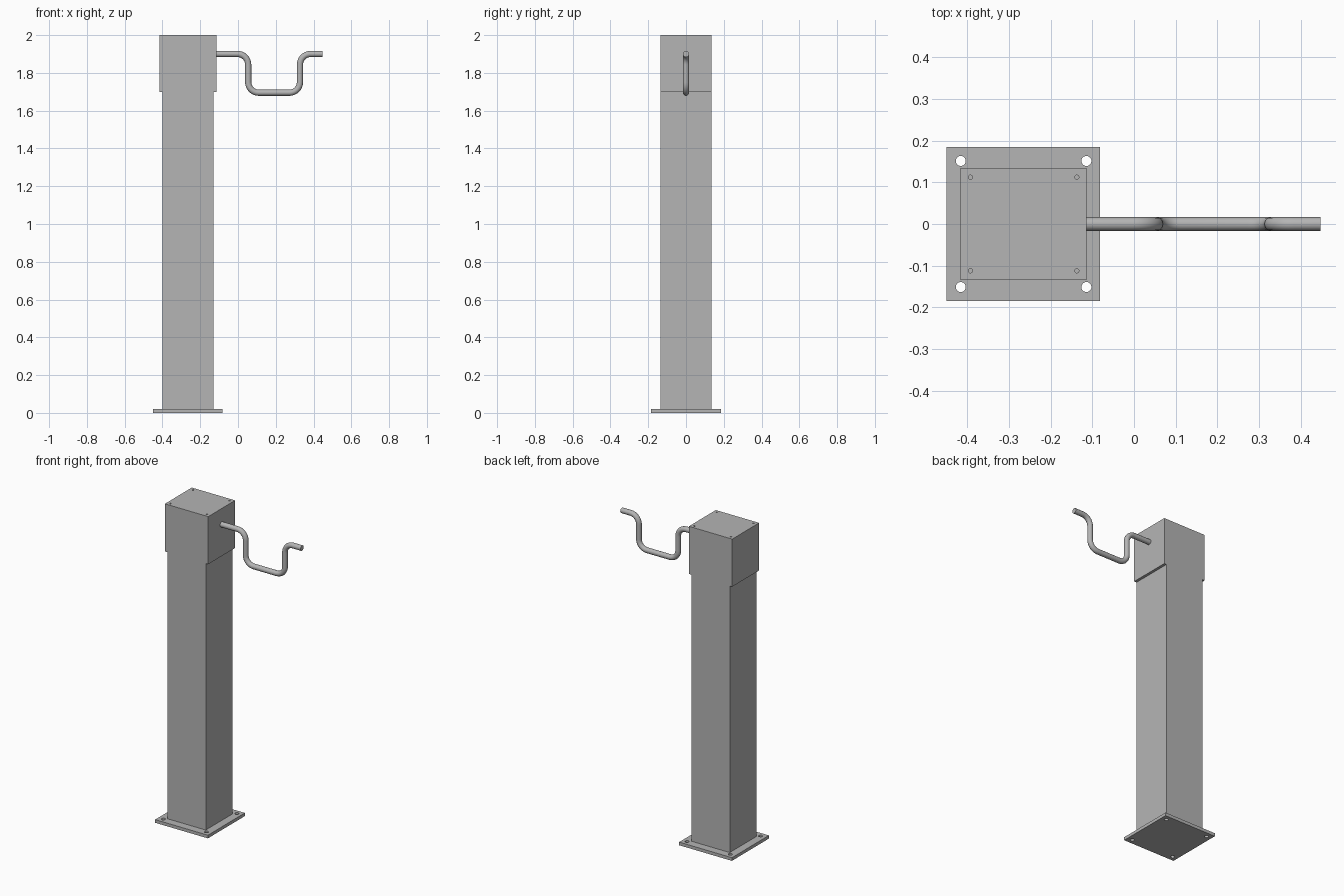
import bpy, math
from mathutils import Vector

cube = bpy.data.objects.get("Cube")
if cube:
    bpy.data.objects.remove(cube, do_unlink=True)

steel = bpy.data.materials.new("grey_steel")
steel.use_nodes = True
GREY = (0.46, 0.46, 0.46, 1)
steel.diffuse_color = GREY
steel.node_tree.nodes["Principled BSDF"].inputs["Base Color"].default_value = GREY


def box(name, x0, x1, half_y, z0, z1):
    bpy.ops.mesh.primitive_cube_add(size=1, location=((x0 + x1) / 2, 0, (z0 + z1) / 2))
    ob = bpy.context.object
    ob.name = name
    ob.scale = (x1 - x0, 2 * half_y, z1 - z0)
    bpy.ops.object.transform_apply(location=False, rotation=False, scale=True)
    ob.data.materials.append(steel)
    return ob


def drill(ob, xs, y, z, radius, depth):
    """Cut a round hole at every corner of a rectangle."""
    for x in xs:
        for side in (-1, 1):
            bpy.ops.mesh.primitive_cylinder_add(
                vertices=24, radius=radius, depth=depth, location=(x, side * y, z))
            cutter = bpy.context.object
            cutter.hide_render = True
            cutter.data.materials.append(steel)
            mod = ob.modifiers.new("hole", "BOOLEAN")
            mod.operation = "DIFFERENCE"
            mod.solver = "EXACT"
            mod.object = cutter
            bpy.context.view_layer.objects.active = ob
            bpy.ops.object.modifier_apply(modifier=mod.name)
            bpy.data.objects.remove(cutter, do_unlink=True)


def rounded_path(corners, radius, steps=8):
    """Replace each right-angle corner with an arc."""
    pts = [corners[0]]
    for a, b, c in zip(corners, corners[1:], corners[2:]):
        u, v = (a - b).normalized(), (c - b).normalized()
        centre = b + (u + v) * radius
        for i in range(steps + 1):
            t = math.pi / 2 * i / steps
            pts.append(centre - v * radius * math.cos(t) - u * radius * math.sin(t))
    return pts + [corners[-1]]


# Base plate with four bolt holes
base = box("base_plate", -0.449, -0.081, 0.184, 0, 0.02)
drill(base, (-0.415, -0.114), 0.151, 0.01, 0.012, 0.1)

# Square post
box("post", -0.399, -0.131, 0.134, 0.02, 1.7)

# Head housing with four small screw holes in the lid
head = box("head_housing", -0.416, -0.114, 0.134, 1.7, 2.0)
drill(head, (-0.392, -0.137), 0.112, 2.0, 0.005, 0.03)

# Bent crank handle
HIGH, LOW, NEAR, FAR = 1.9, 1.695, 0.054, 0.328
corners = [Vector((x, 0, z)) for x, z in (
    (-0.116, HIGH), (NEAR, HIGH), (NEAR, LOW), (FAR, LOW), (FAR, HIGH), (0.447, HIGH))]
path = rounded_path(corners, 0.056)
curve = bpy.data.curves.new("crank_handle", "CURVE")
curve.dimensions = "3D"
curve.bevel_depth = 0.0165
curve.bevel_resolution = 4
curve.use_fill_caps = True
spline = curve.splines.new("POLY")
spline.points.add(len(path) - 1)
for point, co in zip(spline.points, path):
    point.co = (*co, 1)
curve.materials.append(steel)
crank = bpy.data.objects.new("crank_handle", curve)
bpy.context.collection.objects.link(crank)
bpy.ops.object.select_all(action="DESELECT")
crank.select_set(True)
bpy.context.view_layer.objects.active = crank
bpy.ops.object.convert(target="MESH")
bpy.ops.object.shade_smooth_by_angle(angle=math.radians(40))
